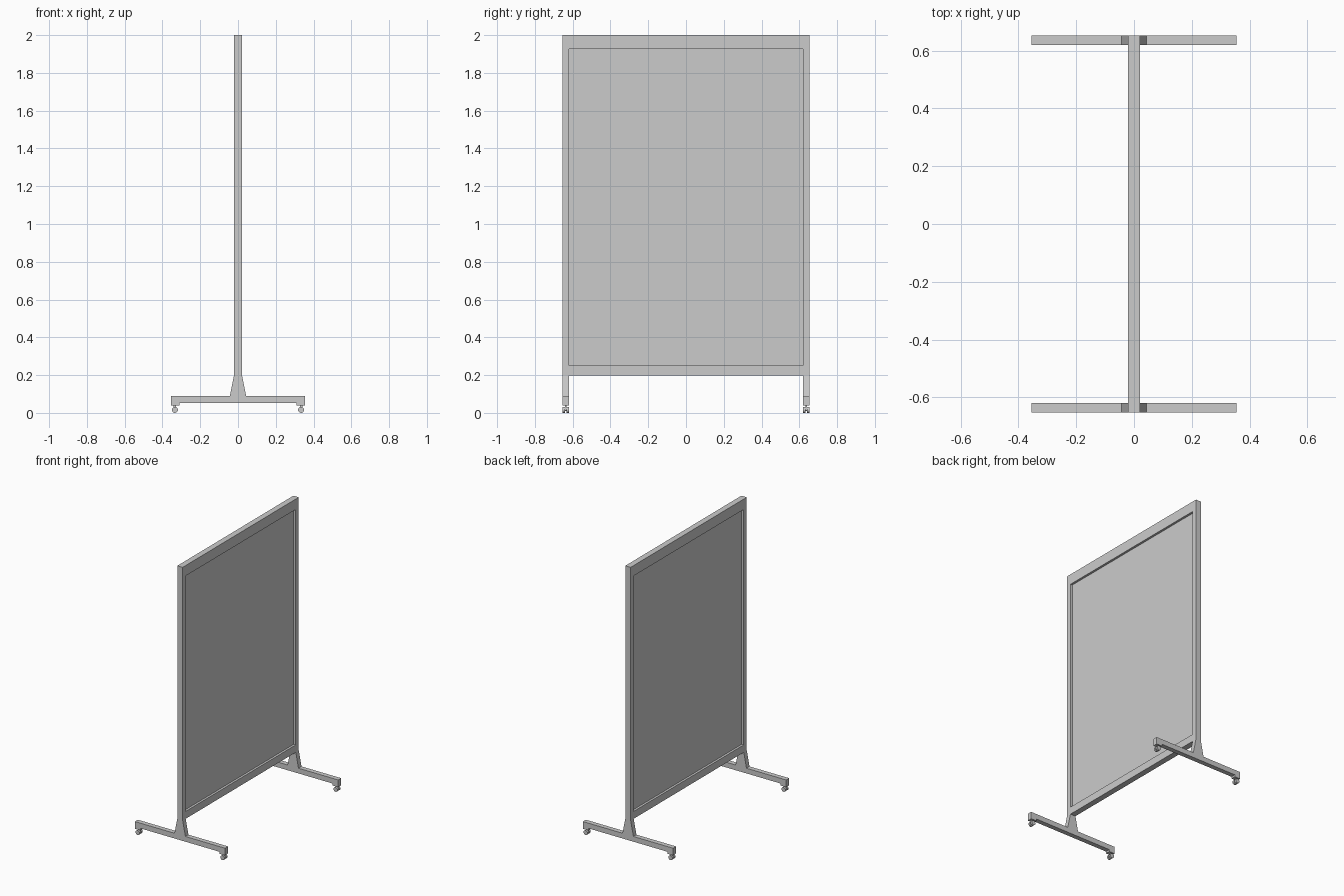
import bpy, bmesh
from math import pi
from mathutils import Matrix

if "Cube" in bpy.data.objects:
    bpy.data.objects.remove(bpy.data.objects["Cube"])

Y_IN, Y_OUT = 0.619, 0.653   # depth range of the posts and feet


def finish(name, bm):
    bmesh.ops.recalc_face_normals(bm, faces=bm.faces)
    mesh = bpy.data.meshes.new(name)
    bm.to_mesh(mesh)
    bm.free()
    ob = bpy.data.objects.new(name, mesh)
    bpy.context.collection.objects.link(ob)
    return ob


def box(name, x0, x1, y0, y1, z0, z1):
    bm = bmesh.new()
    m = Matrix.Translation(((x0 + x1) / 2, (y0 + y1) / 2, (z0 + z1) / 2))
    bmesh.ops.create_cube(bm, size=1, matrix=m @ Matrix.Diagonal((x1 - x0, y1 - y0, z1 - z0, 1)))
    return finish(name, bm)


def extrude_y(name, pts, y0, y1):
    bm = bmesh.new()
    face = bm.faces.new([bm.verts.new((x, y0, z)) for x, z in pts])
    geo = bmesh.ops.extrude_face_region(bm, geom=[face])["geom"]
    bmesh.ops.translate(bm, vec=(0, y1 - y0, 0), verts=[v for v in geo if isinstance(v, bmesh.types.BMVert)])
    return finish(name, bm)


def disc_y(name, x, z, r, y0, y1):
    bm = bmesh.new()
    m = Matrix.Translation((x, (y0 + y1) / 2, z)) @ Matrix.Rotation(pi / 2, 4, 'X')
    bmesh.ops.create_cone(bm, cap_ends=True, segments=16, radius1=r, radius2=r, depth=y1 - y0, matrix=m)
    return finish(name, bm)


# Recessed panel with its top and bottom rails
box("panel", -0.005, 0.005, -Y_IN, Y_IN, 0.25, 1.926)
box("top_rail", -0.021, 0.021, -Y_IN, Y_IN, 1.926, 2.0)
box("bottom_rail", -0.021, 0.021, -Y_IN, Y_IN, 0.197, 0.25)

# Post flaring into the foot at its base
post = [(0.043, 0.09), (0.021, 0.2), (0.021, 2.0)]
post += [(-x, z) for x, z in reversed(post)]

# Foot bar with a deeper block at each end
foot = [(0.31, 0.053), (0.31, 0.039), (0.355, 0.039), (0.355, 0.09)]
foot += [(-x, z) for x, z in reversed(foot)]

for side, s in (("left", -1), ("right", 1)):
    y0, y1 = sorted((s * Y_IN, s * Y_OUT))
    ym = (y0 + y1) / 2
    extrude_y(side + "_post", post, y0, y1)
    extrude_y(side + "_foot", foot, y0, y1)
    for end, e in (("front", 1), ("back", -1)):
        name = f"{side}_{end}_caster"
        x = e * 0.334
        # Twin caster wheels, axle and stem
        disc_y(name + "_wheel_a", x, 0.016, 0.016, y0, ym - 0.004)
        disc_y(name + "_wheel_b", x, 0.016, 0.016, ym + 0.004, y1)
        disc_y(name + "_axle", x, 0.016, 0.006, ym - 0.005, ym + 0.005)
        box(name + "_stem", x - 0.007, x + 0.007, ym - 0.004, ym + 0.004, 0.016, 0.041)
